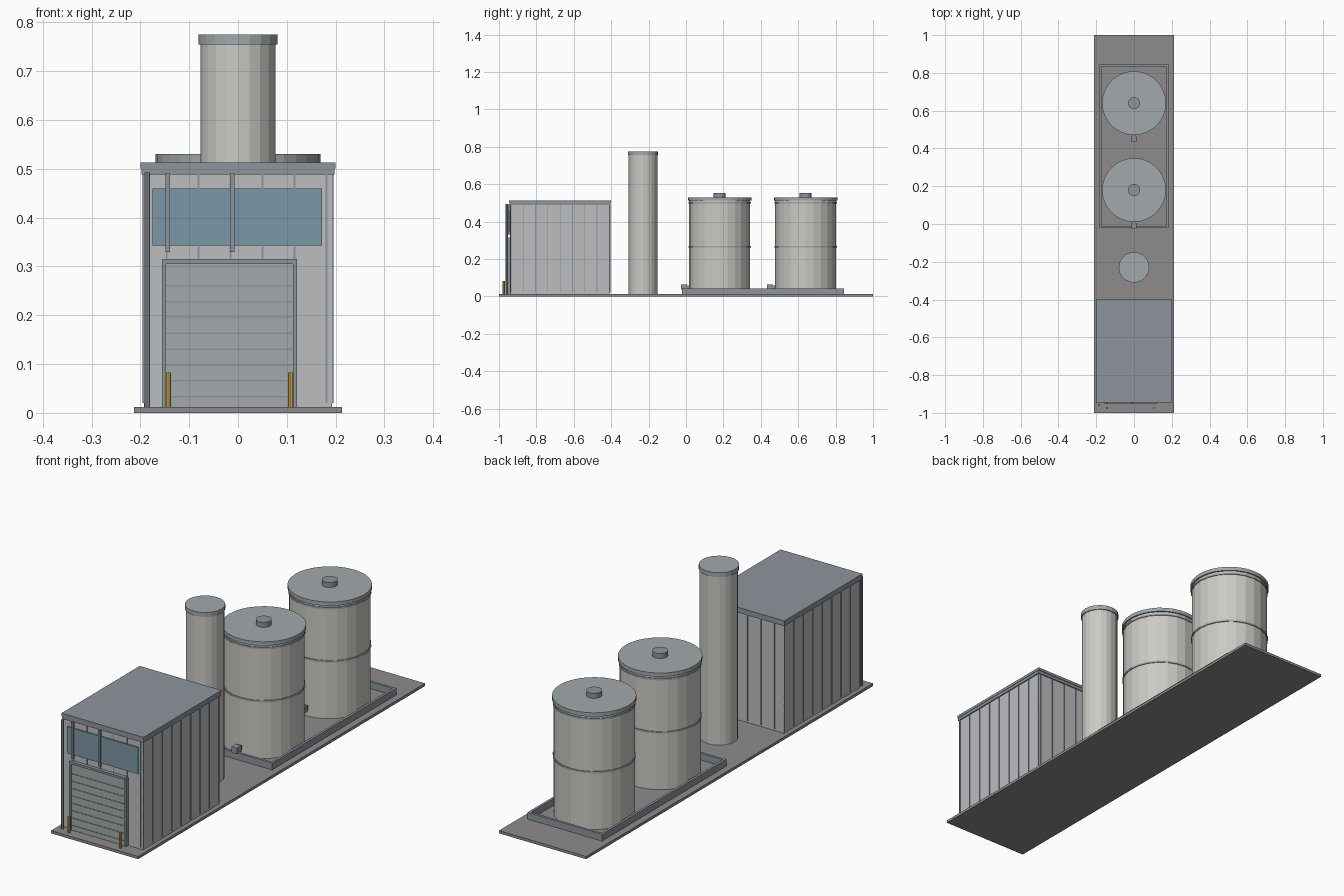
import bpy, math

if "Cube" in bpy.data.objects:
    bpy.data.objects.remove(bpy.data.objects["Cube"])

def mat(name, r, g, b):
    m = bpy.data.materials.new(name)
    m.diffuse_color = (r, g, b, 1)
    m.use_nodes = True
    m.node_tree.nodes["Principled BSDF"].inputs["Base Color"].default_value = m.diffuse_color
    return m

SLAB = mat("slab_grey", 0.27, 0.26, 0.26)
WALL = mat("wall_grey", 0.50, 0.51, 0.53)
STEEL = mat("blue_grey", 0.27, 0.30, 0.33)
DOOR = mat("door_grey", 0.36, 0.40, 0.41)
TANK = mat("tank_grey", 0.60, 0.59, 0.56)
GLASS = mat("glass_blue", 0.20, 0.31, 0.38)
YELLOW = mat("safety_yellow", 0.70, 0.48, 0.08)

def finish(name, material):
    ob = bpy.context.object
    ob.name = name
    ob.data.materials.append(material)
    return ob

def box(name, x0, x1, y0, y1, z0, z1, material):
    bpy.ops.mesh.primitive_cube_add(size=1, location=((x0 + x1) / 2, (y0 + y1) / 2, (z0 + z1) / 2))
    bpy.context.object.scale = (x1 - x0, y1 - y0, z1 - z0)
    bpy.ops.object.transform_apply(location=False, rotation=False, scale=True)
    return finish(name, material)

def cyl(name, x, y, r, z0, z1, material, sides=24):
    bpy.ops.mesh.primitive_cylinder_add(vertices=sides, radius=r, depth=z1 - z0,
                                        location=(x, y, (z0 + z1) / 2))
    return finish(name, material)

# Ground slab
G = 0.012
box("base_slab", -0.213, 0.213, -1, 1, 0, G, SLAB)

# Building shell and roof
X, Y0, Y1 = 0.193, -0.938, -0.408
box("building_walls", -X, X, Y0, Y1, G, 0.49, WALL)
box("roof_edge", -0.198, 0.198, -0.943, -0.403, 0.488, 0.501, STEEL)
box("roof_cap", -0.2, 0.2, -0.945, -0.4, 0.501, 0.513, STEEL)

# Cladding ribs on all four walls
for i in range(9):
    y = Y0 + 0.002 + i * (Y1 - Y0 - 0.004) / 8
    for s, side in ((-1, "left"), (1, "right")):
        box(f"{side}_rib_{i}", s * X - 0.003, s * X + 0.003, y - 0.002, y + 0.002, 0.02, 0.488, STEEL)
for i in range(6):
    x = -0.146 + i * 0.0655
    box(f"front_rib_{i}", x - 0.002, x + 0.002, Y0 - 0.003, Y0 + 0.003, 0.02, 0.488, STEEL)
    box(f"back_rib_{i}", x - 0.002, x + 0.002, Y1 - 0.003, Y1 + 0.003, 0.02, 0.488, STEEL)

# Roller door with frame and slat joints
box("door_panel", -0.15, 0.115, -0.948, Y0, G, 0.306, DOOR)
box("door_frame_left", -0.156, -0.148, -0.954, Y0, G, 0.315, STEEL)
box("door_frame_right", 0.113, 0.121, -0.954, Y0, G, 0.315, STEEL)
box("door_frame_top", -0.156, 0.121, -0.954, Y0, 0.305, 0.315, STEEL)
for i in range(8):
    z = 0.033 + i * 0.0325
    box(f"door_slat_joint_{i}", -0.148, 0.113, -0.95, -0.945, z - 0.0015, z + 0.0015, STEEL)

# Strip window and its uprights
box("window", -0.175, 0.172, -0.944, Y0, 0.343, 0.46, GLASS)
for i, x in enumerate((-0.144, -0.012)):
    box(f"window_upright_{i}", x - 0.0045, x + 0.0045, -0.952, -0.942, 0.33, 0.49, STEEL)

# Downpipe and bollards
cyl("downpipe", -0.186, -0.958, 0.006, G, 0.493, STEEL, 8)
for i, x in enumerate((-0.143, 0.108)):
    cyl(f"bollard_{i}", x, -0.974, 0.006, G, 0.083, YELLOW, 10)

# Chimney stack
cyl("stack", 0, -0.23, 0.077, G, 0.757, TANK, 20)
cyl("stack_cap", 0, -0.23, 0.081, 0.755, 0.775, DOOR, 20)

# Containment kerb around the tanks
KX, K0, K1, T, KZ = 0.182, -0.022, 0.845, 0.011, 0.042
for s, side in ((-1, "left"), (1, "right")):
    xs = sorted((s * KX, s * (KX - T)))
    box(f"kerb_{side}", *xs, K0, K1, G, KZ, STEEL)
box("kerb_front", -KX + T, KX - T, K0, K0 + T, G, KZ, STEEL)
box("kerb_back", -KX + T, KX - T, K1 - T, K1, G, KZ, STEEL)

# Storage tanks with bands, lid, hatch and outlet
for i, cy in enumerate((0.18, 0.64)):
    cyl(f"tank_{i}", 0, cy, 0.163, G, 0.514, TANK)
    for j, z in enumerate((0.265, 0.5)):
        cyl(f"tank_{i}_band_{j}", 0, cy, 0.1665, z - 0.004, z + 0.004, DOOR)
    cyl(f"tank_{i}_lid", 0, cy, 0.169, 0.513, 0.53, DOOR, 32)
    cyl(f"tank_{i}_hatch", 0, cy, 0.032, 0.53, 0.552, STEEL, 16)
    box(f"tank_{i}_outlet_pipe", -0.008, 0.008, cy - 0.18, cy - 0.155, 0.043, 0.059, STEEL)
    box(f"tank_{i}_valve", -0.013, 0.013, cy - 0.207, cy - 0.175, 0.038, 0.064, STEEL)
